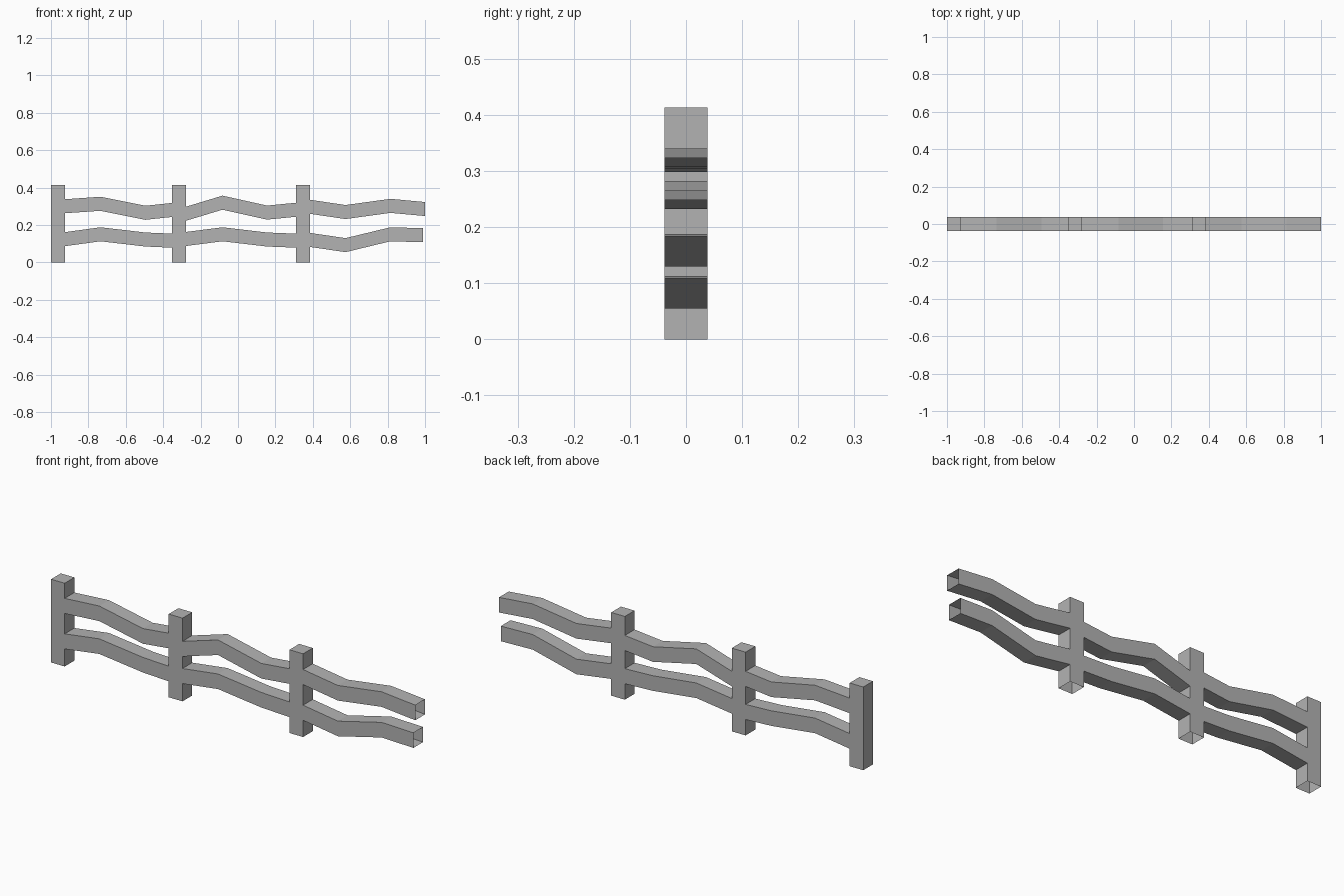
import bpy
import bmesh

HALF_DEPTH = 0.038
THICK = 0.075      # rail height
POST_TOP = 0.413

if "Cube" in bpy.data.objects:
    bpy.data.objects.remove(bpy.data.objects["Cube"], do_unlink=True)

grey = bpy.data.materials.new("plain_grey")
grey.use_nodes = True
grey.diffuse_color = (0.45, 0.45, 0.45, 1)
grey.node_tree.nodes["Principled BSDF"].inputs["Base Color"].default_value = grey.diffuse_color


def wall(bm, path):
    """Strip across the depth; its outside lies left of the travel direction."""
    for (ax, az), (bx, bz) in zip(path, path[1:]):
        corners = [(ax, -HALF_DEPTH, az), (bx, -HALF_DEPTH, bz),
                   (bx, HALF_DEPTH, bz), (ax, HALF_DEPTH, az)]
        bm.faces.new([bm.verts.new(c) for c in corners])


def panel(bm, outline):
    """Front and back faces from an anticlockwise outline."""
    bm.faces.new([bm.verts.new((x, -HALF_DEPTH, z)) for x, z in outline])
    bm.faces.new([bm.verts.new((x, HALF_DEPTH, z)) for x, z in reversed(outline)])


def finish(bm, name):
    bmesh.ops.remove_doubles(bm, verts=bm.verts, dist=0.0005)
    mesh = bpy.data.meshes.new(name)
    bm.to_mesh(mesh)
    bm.free()
    mesh.materials.append(grey)
    bpy.context.collection.objects.link(bpy.data.objects.new(name, mesh))


def make_rail(name, top):
    """Crooked hollow rail, open at both ends."""
    bm = bmesh.new()
    bottom = [(x, z - THICK) for x, z in top]
    wall(bm, top)
    wall(bm, bottom[::-1])
    for i in range(len(top) - 1):
        panel(bm, [bottom[i], bottom[i + 1], top[i + 1], top[i]])
    finish(bm, name)


def make_post(name, x0, x1, left_tops, right_tops):
    """Hollow post, open below, with side openings where rails enter."""
    bm = bmesh.new()
    panel(bm, [(x0, 0), (x1, 0), (x1, POST_TOP), (x0, POST_TOP)])
    wall(bm, [(x0, POST_TOP), (x1, POST_TOP)])
    for x, tops, upward in ((x0, left_tops, True), (x1, right_tops, False)):
        levels = [0]
        for z in tops:
            levels += [z - THICK, z]
        levels.append(POST_TOP)
        for low, high in zip(levels[::2], levels[1::2]):
            wall(bm, [(x, low), (x, high)] if upward else [(x, high), (x, low)])
    finish(bm, name)


# Top edges of the rails in each bay
lower = [
    [(-0.925, 0.162), (-0.735, 0.188), (-0.495, 0.16), (-0.354, 0.154)],
    [(-0.278, 0.163), (-0.083, 0.188), (0.155, 0.16), (0.309, 0.154)],
    [(0.384, 0.158), (0.575, 0.13), (0.815, 0.188), (0.99, 0.183)],
]
upper = [
    [(-0.925, 0.338), (-0.735, 0.351), (-0.495, 0.303), (-0.354, 0.318)],
    [(-0.278, 0.298), (-0.083, 0.357), (0.155, 0.304), (0.309, 0.319)],
    [(0.384, 0.335), (0.575, 0.307), (0.815, 0.34), (1.0, 0.323)],
]
bays = ("right", "middle", "left")
for bay, low, high in zip(bays, lower, upper):
    make_rail("lower_rail_" + bay, low)
    make_rail("upper_rail_" + bay, high)

# Posts at the start of each bay
for i, bay in enumerate(bays):
    x1 = lower[i][0][0]
    x0 = lower[i - 1][-1][0] if i else -1.0
    entering = [lower[i - 1][-1][1], upper[i - 1][-1][1]] if i else []
    make_post("post_" + bay, x0, x1, entering, [lower[i][0][1], upper[i][0][1]])
